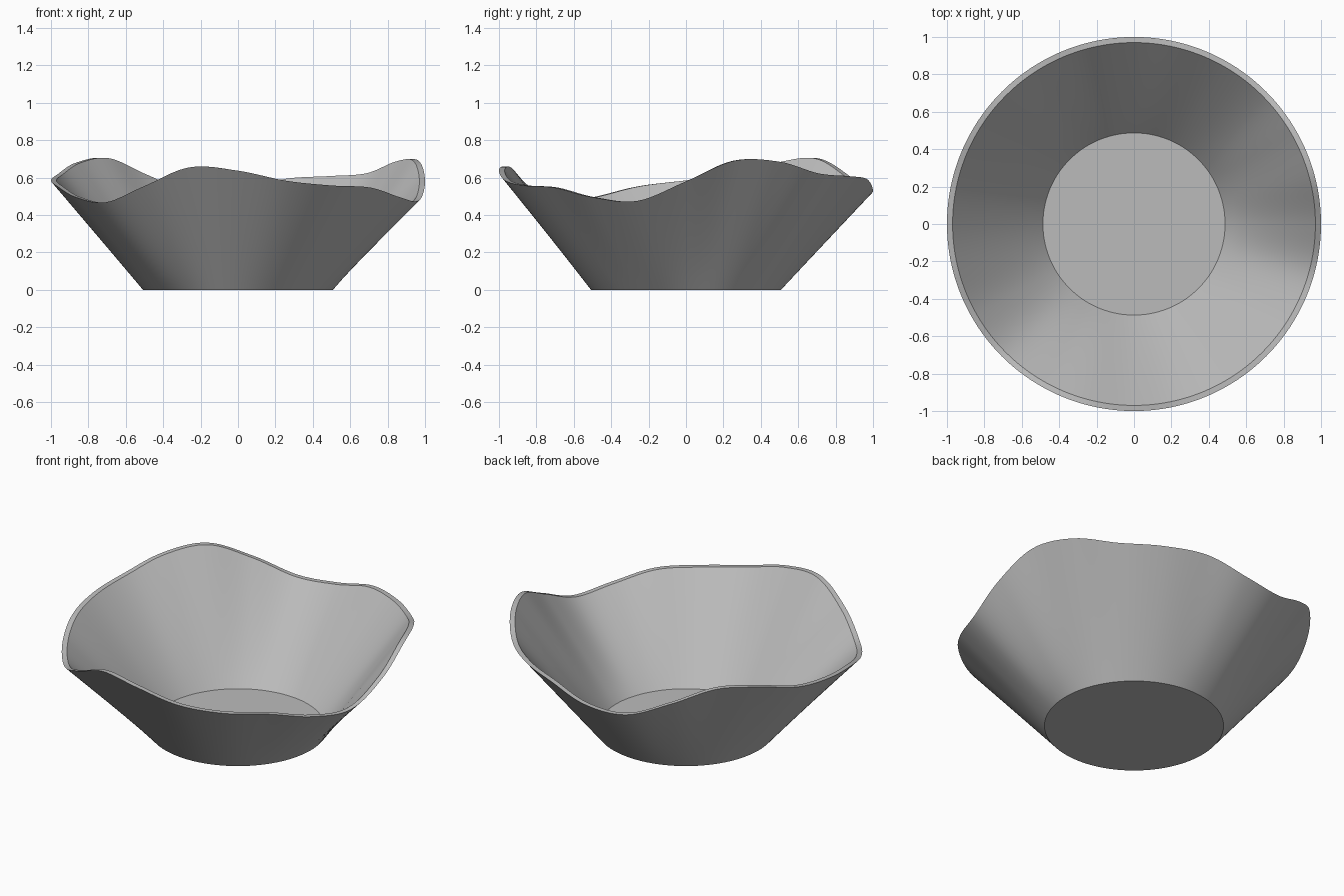
import bpy, bmesh, math
from mathutils import Vector

cube = bpy.data.objects.get("Cube")
if cube:
    bpy.data.objects.remove(cube, do_unlink=True)

SEGMENTS, ROWS = 192, 10
BASE_OUT, BASE_IN = 0.508, 0.487
RIM_OUT, RIM_IN = 1.0, 0.97
FLOOR = 0.02

# Rim height at equal angles, counter-clockwise from +x
RIM = [.58, .69, .685, .623, .608, .593, .53, .522, .615, .703, .68, .617,
       .585, .553, .495, .468, .555, .655, .637, .583, .558, .547, .495, .476]


def rim_height(angle):
    """Smooth closed curve through the rim heights."""
    count = len(RIM)
    place = angle / math.tau * count
    i = math.floor(place)
    t = place - i
    a, b, c, d = (RIM[(i + k) % count] for k in (-1, 0, 1, 2))
    m, n = (c - a) / 2, (d - b) / 2
    return (b + m * t + (3 * (c - b) - 2 * m - n) * t ** 2
            + (2 * (b - c) + m + n) * t ** 3)


def add_ring(bm, t, low_radius, high_radius, low_z):
    """One ring of the wall, a fraction t of the way up to the rim."""
    ring = []
    for k in range(SEGMENTS):
        angle = math.tau * k / SEGMENTS
        radius = low_radius + (high_radius - low_radius) * t
        z = low_z + (rim_height(angle) - low_z) * t
        ring.append(bm.verts.new(Vector((radius * math.cos(angle),
                                         radius * math.sin(angle), z))))
    return ring


# Bowl: outer wall going up, flat rim, inner wall going down to the floor
bm = bmesh.new()
steps = [row / ROWS for row in range(ROWS + 1)]
rings = [add_ring(bm, t, BASE_OUT, RIM_OUT, 0) for t in steps]
rings += [add_ring(bm, t, BASE_IN, RIM_IN, FLOOR) for t in reversed(steps)]
for lower, upper in zip(rings, rings[1:]):
    for k in range(SEGMENTS):
        j = (k + 1) % SEGMENTS
        bm.faces.new((lower[k], lower[j], upper[j], upper[k]))

# Underside and inside floor
bm.faces.new(rings[0][::-1])
bm.faces.new(rings[-1])
bmesh.ops.recalc_face_normals(bm, faces=bm.faces)

mesh = bpy.data.meshes.new("wavy_bowl")
bm.to_mesh(mesh)
bm.free()
bowl = bpy.data.objects.new("wavy_bowl", mesh)
bpy.context.collection.objects.link(bowl)

# Plain grey finish
grey = bpy.data.materials.new("light_grey")
grey.use_nodes = True
colour = (0.5, 0.5, 0.5, 1)
grey.diffuse_color = colour
grey.node_tree.nodes["Principled BSDF"].inputs["Base Color"].default_value = colour
mesh.materials.append(grey)

# Smooth walls with crisp rim and base edges
bpy.ops.object.select_all(action='DESELECT')
bowl.select_set(True)
bpy.context.view_layer.objects.active = bowl
bpy.ops.object.shade_smooth_by_angle(angle=math.radians(30))
